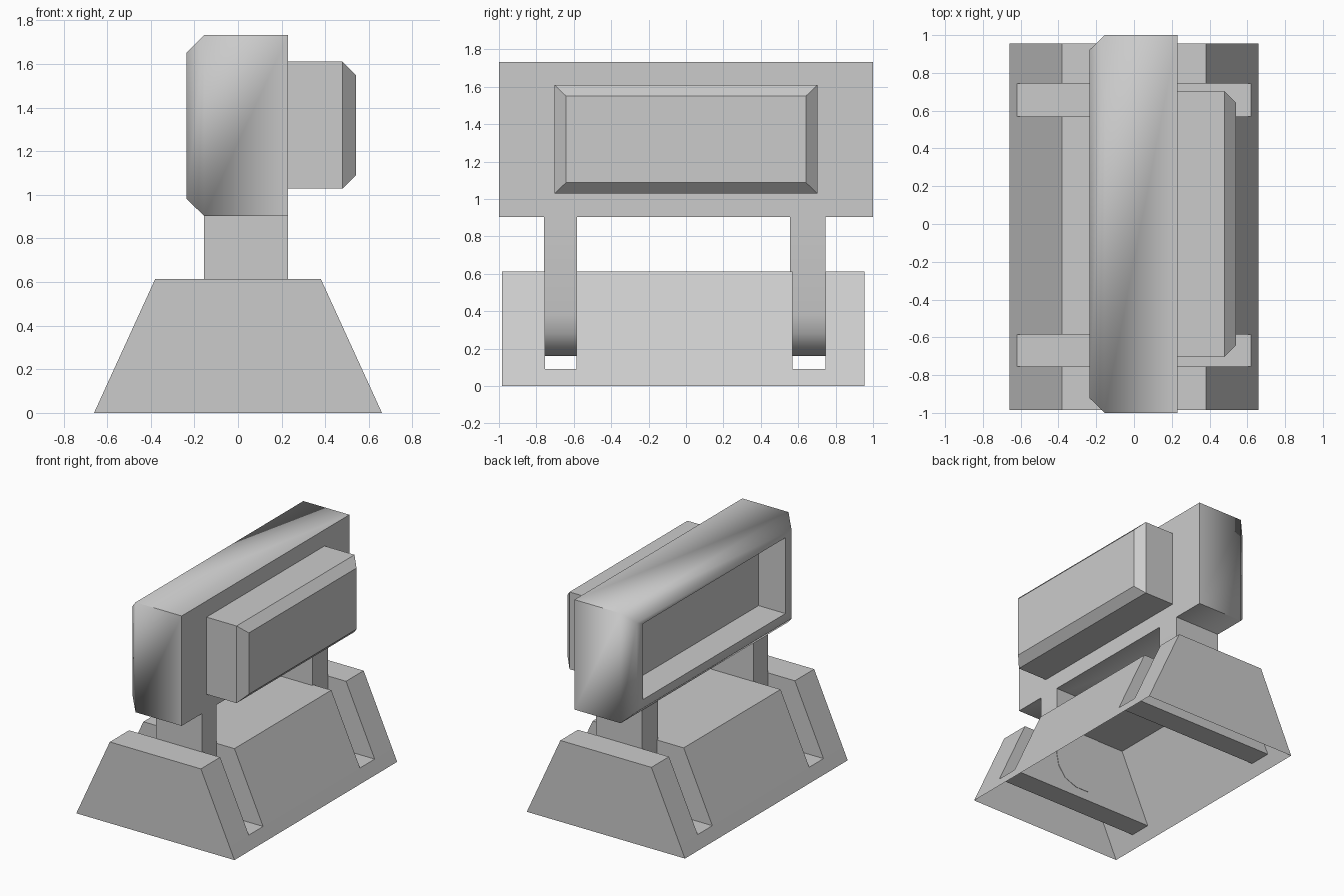
import bpy, bmesh, math

if "Cube" in bpy.data.objects:
    bpy.data.objects.remove(bpy.data.objects["Cube"])


def finish(bm, name, smooth=None):
    bmesh.ops.remove_doubles(bm, verts=bm.verts, dist=1e-5)
    bmesh.ops.recalc_face_normals(bm, faces=bm.faces)
    me = bpy.data.meshes.new(name)
    bm.to_mesh(me)
    bm.free()
    ob = bpy.data.objects.new(name, me)
    bpy.context.collection.objects.link(ob)
    if smooth:
        bpy.ops.object.select_all(action='DESELECT')
        ob.select_set(True)
        bpy.context.view_layer.objects.active = ob
        bpy.ops.object.shade_smooth_by_angle(angle=math.radians(smooth))
    return ob


def loft_box(name, rings, smooth=None):
    """Rectangular rings (x, half_y, z0, z1) joined along x, capped at both ends."""
    bm = bmesh.new()
    loops = [[bm.verts.new((x, y, z)) for y, z in ((-h, a), (h, a), (h, b), (-h, b))]
             for x, h, a, b in rings]
    for p, q in zip(loops, loops[1:]):
        for i in range(4):
            j = (i + 1) % 4
            bm.faces.new((p[i], p[j], q[j], q[i]))
    bm.faces.new(loops[0])
    bm.faces.new(loops[-1])
    return finish(bm, name, smooth)


def extrude_xz(name, profile, y0, y1, smooth=None):
    bm = bmesh.new()
    a, b = [[bm.verts.new((x, y, z)) for x, z in profile] for y in (y0, y1)]
    for i in range(len(a)):
        j = (i + 1) % len(a)
        bm.faces.new((a[i], a[j], b[j], b[i]))
    bm.faces.new(a)
    bm.faces.new(b)
    return finish(bm, name, smooth)


# Hollow tapered base, open underneath, with two cross slots
bm = bmesh.new()
low = [(-.66, 0), (-.619, .09), (.619, .09), (.66, 0)]
high = [(-.66, 0), (-.619, .09), (-.38, .613), (.38, .613), (.619, .09), (.66, 0)]
cuts = [-.985, -.755, -.585, .57, .745, .955]


def add_face(points):
    bm.faces.new([bm.verts.new(p) for p in points])


for k, (y0, y1) in enumerate(zip(cuts, cuts[1:])):
    prof = low if k % 2 else high
    for (xa, za), (xb, zb) in zip(prof, prof[1:]):
        add_face([(xa, y0, za), (xb, y0, zb), (xb, y1, zb), (xa, y1, za)])
for k, y in enumerate(cuts):
    wall = high if k in (0, 5) else high[1:5]
    add_face([(x, y, z) for x, z in wall])
finish(bm, "slotted_base")

# Two support legs with rounded lower ends
leg = [(-.155, .903), (-.155, .33), (-.13, .23), (-.06, .16), (.05, .16),
       (.15, .20), (.21, .28), (.23, .38), (.23, .903)]
for side, y0, y1 in (("front", -.758, -.582), ("back", .557, .745)):
    extrude_xz(side + "_leg", leg, y0, y1, 50)

# Main housing with chamfered rim and deep rectangular recess
loft_box("housing", [(.23, 1, .903, 1.732), (-.155, 1, .903, 1.732),
                     (-.235, .922, .98, 1.652), (-.235, .85, 1.045, 1.617),
                     (-.01, .85, 1.045, 1.617)], 65)

# Chamfered block on the opposite side
loft_box("side_block", [(.22, .703, 1.028, 1.61), (.48, .703, 1.028, 1.61),
                        (.54, .641, 1.088, 1.55)])
